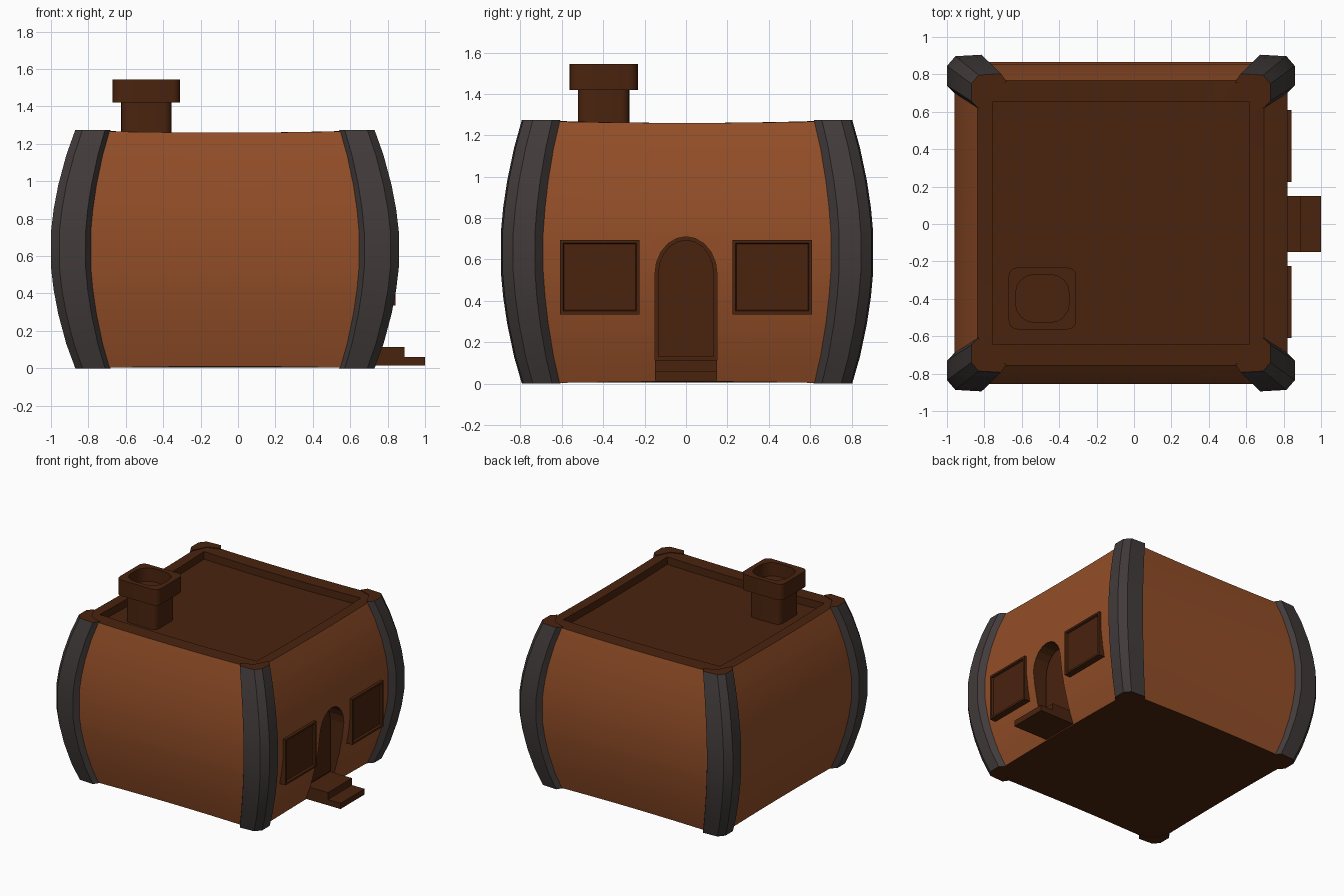
import bpy, bmesh
from math import cos, sin, pi

if "Cube" in bpy.data.objects:
    bpy.data.objects.remove(bpy.data.objects["Cube"])


def material(name, rgb):
    m = bpy.data.materials.new(name)
    m.use_nodes = True
    m.diffuse_color = (*rgb, 1)
    bsdf = m.node_tree.nodes["Principled BSDF"]
    bsdf.inputs["Base Color"].default_value = (*rgb, 1)
    return m


CLAY = material("orange_clay", (0.29, 0.076, 0.021))
WOOD = material("dark_brown", (0.068, 0.017, 0.0045))
IRON = material("charcoal", (0.054, 0.043, 0.043))
CX, CY, H = -0.07, 0.005, 1.27


def loft(name, rings, mats, strip_mats, caps, closed=False):
    """Skin equal-length rings; strip_mats and caps pick material slots."""
    bm = bmesh.new()
    vs = [[bm.verts.new(p) for p in ring] for ring in rings]
    n = len(rings[0])
    pairs = list(zip(vs, vs[1:])) + ([(vs[-1], vs[0])] if closed else [])
    for (a, b), slot in zip(pairs, strip_mats):
        for i in range(n):
            j = (i + 1) % n
            bm.faces.new((a[i], a[j], b[j], b[i])).material_index = slot
    if not closed:
        for ring, slot in zip((vs[0][::-1], vs[-1]), caps):
            bm.faces.new(ring).material_index = slot
    bmesh.ops.recalc_face_normals(bm, faces=bm.faces)
    mesh = bpy.data.meshes.new(name)
    bm.to_mesh(mesh)
    bm.free()
    ob = bpy.data.objects.new(name, mesh)
    bpy.context.collection.objects.link(ob)
    for m in mats:
        mesh.materials.append(m)
    return ob


def smooth(ob, angle=30):
    bpy.ops.object.select_all(action="DESELECT")
    ob.select_set(True)
    bpy.context.view_layer.objects.active = ob
    bpy.ops.object.shade_smooth_by_angle(angle=angle * pi / 180)


def box(name, x0, x1, y0, y1, z0, z1):
    corners = ((x0, y0), (x1, y0), (x1, y1), (x0, y1))
    return loft(name, [[(*c, z) for c in corners] for z in (z0, z1)],
                [WOOD], [0], (0, 0))


def square(hx, hy, z, n=8):
    """Square ring whose sides bow slightly toward mid height."""
    def pt(x, y, u):
        return (CX + x * hx, CY + y * hy,
                z + 0.01 * (1 - u * u) * (1 - 2 * z / H))
    us = [-1 + 2 * i / n for i in range(n)]
    return ([pt(u, -1, u) for u in us] + [pt(1, u, u) for u in us] +
            [pt(-u, 1, u) for u in us] + [pt(-1, -u, u) for u in us])


# Barrel profile: height and amount of bulge
PROFILE = [(0, 0), (0.13, 0.37), (0.29, 0.7), (0.42, 0.89), (0.54, 1),
           (0.73, 1), (0.85, 0.89), (0.98, 0.7), (1.14, 0.37), (H, 0)]


def bulge(t):
    return 0.86 + 0.14 * t, 0.887 + 0.113 * t


# House body with sunken flat roof
rings = []
for z, t in PROFILE:
    sx, sy = bulge(t)
    rings.append(square(0.89 * sx, 0.86 * sy, z))
walls = len(rings) - 1
rings += [square(0.685, 0.65, H), square(0.685, 0.65, 1.21)]
body = loft("house_body", rings, [CLAY, WOOD], [0] * walls + [1, 1], (1, 1))


# Arched doorway outline, facing +x
def arch(x, hw, z0, spring, top, n=10):
    pts = [(x, -hw, z0)]
    for i in range(n + 1):
        a = pi - pi * i / n
        pts.append((x, hw * cos(a), spring + (top - spring) * sin(a)))
    return pts + [(x, hw, z0)]


cutter = loft("doorway_cutter", [arch(x, 0.15, 0.04, 0.53, 0.71) for x in (0.7, 1.1)],
              [WOOD], [0], (0, 0))
cutter.hide_render = True
mod = body.modifiers.new("doorway", "BOOLEAN")
mod.operation, mod.object, mod.solver = "DIFFERENCE", cutter, "EXACT"
mod.material_mode = "TRANSFER"
smooth(body)
bpy.ops.object.modifier_apply(modifier=mod.name)
bpy.data.objects.remove(cutter)

# Door panel
loft("door", [arch(x, 0.135, 0.13, 0.53, 0.695) for x in (0.69, 0.712)],
     [WOOD], [0], (0, 0))

# Doorsteps
box("upper_step", 0.65, 0.89, -0.15, 0.15, 0.055, 0.115)
box("lower_step", 0.65, 1.0, -0.15, 0.15, 0.015, 0.06)

# Corner bands, one per vertical edge
SECTION = [(0.71, 0.85), (0.745, 0.9), (0.885, 0.892), (0.93, 0.84),
           (0.93, 0.735), (0.885, 0.69), (0.82, 0.81)]
for side, mx in (("left", 1), ("right", -1)):
    for end, my in (("front", -1), ("back", 1)):
        rings = []
        for z, t in PROFILE:
            sx, sy = bulge(t)
            zz = z + (0.005 if z == H else 0)
            rings.append([(CX + mx * x * sx, CY + my * y * sy, zz)
                          for x, y in SECTION])
        smooth(loft(f"{end}_{side}_corner_band", rings, [IRON, WOOD],
                    [0] * walls, (1, 1)), 25)

# Windows: raised frame around a panel
for end, m in (("front", -1), ("back", 1)):
    def rect(x, inset):
        ys, zs = (0.225 + inset, 0.61 - inset), (0.335 + inset, 0.695 - inset)
        return [(x, m * ys[0], zs[0]), (x, m * ys[1], zs[0]),
                (x, m * ys[1], zs[1]), (x, m * ys[0], zs[1])]
    loft(f"{end}_window", [rect(0.75, 0), rect(0.842, 0), rect(0.842, 0.015),
                           rect(0.826, 0.02)], [WOOD], [0] * 3, (0, 0))


# Chimney: stem, wider cap and open flue
def rounded(hx, hy, r, z, n=4):
    pts = []
    for k, (sx, sy) in enumerate(((1, 1), (-1, 1), (-1, -1), (1, -1))):
        for i in range(n + 1):
            a = pi / 2 * (k + i / n)
            pts.append((-0.49 + sx * (hx - r) + r * cos(a),
                        -0.398 + sy * (hy - r) + r * sin(a), z))
    return pts


chimney = [rounded(0.135, 0.125, 0.045, 1.2), rounded(0.135, 0.125, 0.045, 1.42),
           rounded(0.18, 0.165, 0.045, 1.42), rounded(0.18, 0.165, 0.045, 1.545),
           rounded(0.143, 0.128, 0.1, 1.545), rounded(0.143, 0.128, 0.1, 1.44)]
smooth(loft("chimney", chimney, [WOOD], [0] * 5, (0, 0)))
